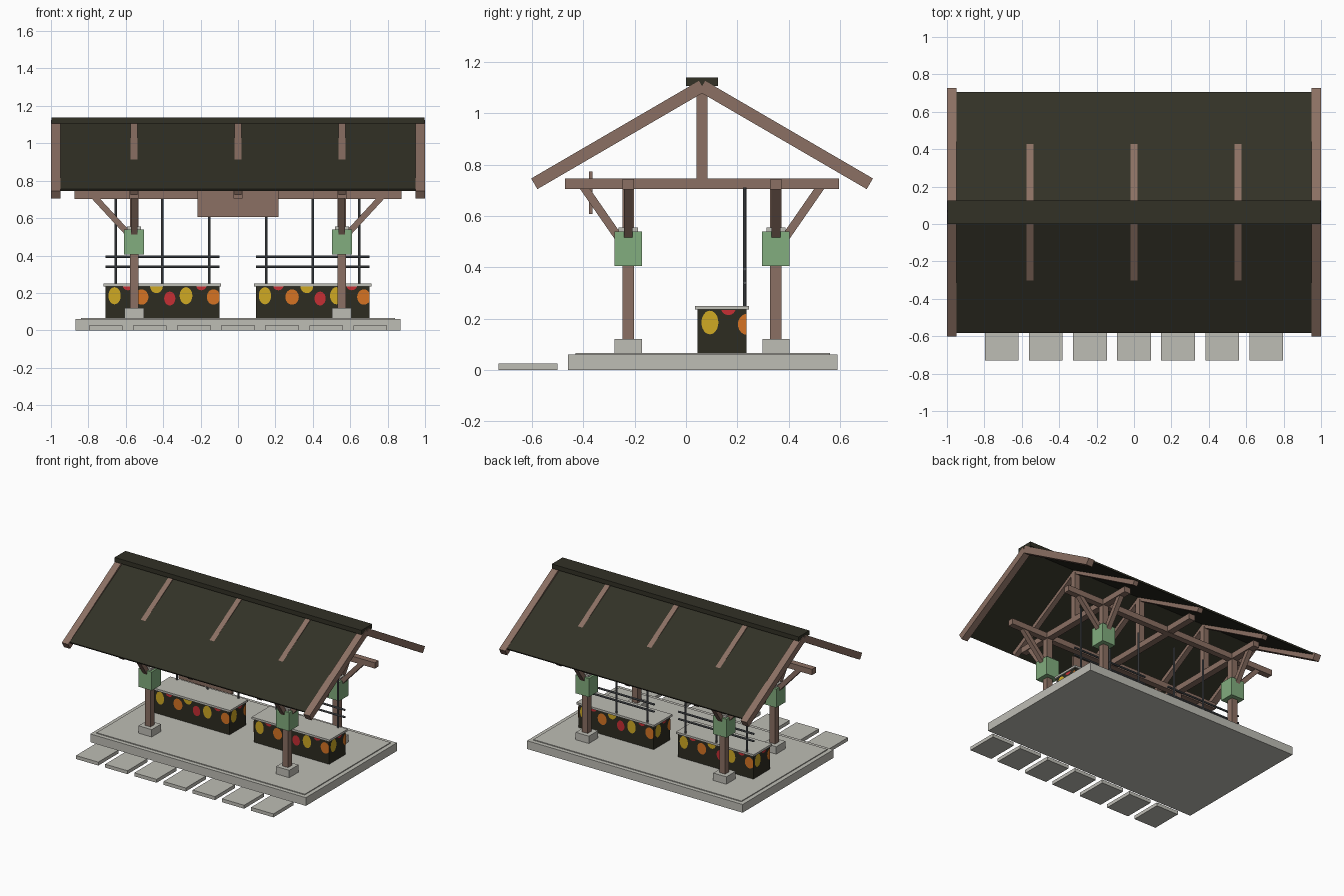
import bpy, bmesh, math
from mathutils import Vector

old = bpy.data.objects.get("Cube")
if old:
    bpy.data.objects.remove(old, do_unlink=True)


def material(name, *rgb):
    lin = [((c / 255 + 0.055) / 1.055) ** 2.4 for c in rgb] + [1]
    m = bpy.data.materials.new(name)
    m.use_nodes = True
    m.diffuse_color = lin
    m.node_tree.nodes["Principled BSDF"].inputs["Base Color"].default_value = lin
    return m


WOOD = material("brown wood", 139, 112, 99)
STONE = material("pale stone", 190, 189, 181)
GREEN = material("green lantern", 130, 173, 126)
ROOF = material("dark roof", 50, 49, 38)
PANEL = material("dark panel", 45, 44, 33)
METAL = material("grey metal", 88, 92, 96)
YELLOW = material("yellow", 208, 170, 36)
ORANGE = material("orange", 214, 116, 36)
RED = material("red", 198, 46, 52)


def finish(name, bm, mat):
    me = bpy.data.meshes.new(name)
    bm.to_mesh(me)
    bm.free()
    me.materials.append(mat)
    ob = bpy.data.objects.new(name, me)
    bpy.context.collection.objects.link(ob)
    return ob


def box(name, mat, x, y, z):
    """Box from (low, high) ranges along each axis."""
    bm = bmesh.new()
    bmesh.ops.create_cube(bm, size=1)
    for v in bm.verts:
        v.co = [r[0] + (c + 0.5) * (r[1] - r[0]) for c, r in zip(v.co, (x, y, z))]
    return finish(name, bm, mat)


def block(name, mat, x, y, w, z):
    return box(name, mat, (x - w / 2, x + w / 2), (y - w / 2, y + w / 2), z)


def bar(name, mat, a, b, width, depth):
    """Straight timber from a to b; width is the horizontal size."""
    a, b = Vector(a), Vector(b)
    d = (b - a).normalized()
    side = d.cross(Vector((0, 0, 1))).normalized()
    up = side.cross(d)
    bm = bmesh.new()
    bmesh.ops.create_cube(bm, size=1)
    for v in bm.verts:
        c = v.co.copy()
        v.co = a.lerp(b, c.z + 0.5) + side * c.x * width + up * c.y * depth
    bmesh.ops.recalc_face_normals(bm, faces=bm.faces)
    return finish(name, bm, mat)


def rod(name, a, b, radius=0.007):
    a, b = Vector(a), Vector(b)
    bm = bmesh.new()
    bmesh.ops.create_cone(bm, segments=10, radius1=radius, radius2=radius,
                          depth=(b - a).length, cap_ends=True)
    ob = finish(name, bm, METAL)
    ob.location = (a + b) / 2
    ob.rotation_euler = (b - a).to_track_quat("Z", "Y").to_euler()


MID = 0.0625          # ridge position in y
POST_X = 0.555
POST_Y = 0.2875       # post distance from the ridge line

# Base slabs and stepping stones
box("base", STONE, (-0.87, 0.87), (-0.46, 0.59), (0, 0.06))
box("floor", STONE, (-0.84, 0.84), (-0.43, 0.56), (0.06, 0.066))
for i in range(7):
    x = (i - 3) * 0.2355
    box("paver", STONE, (x - 0.09, x + 0.09), (-0.73, -0.5), (0, 0.025))

# Posts with footings, lanterns and outward braces
for sx in (-1, 1):
    for sy in (-1, 1):
        x, y = sx * POST_X, MID + sy * POST_Y
        block("footing", STONE, x, y, 0.106, (0.066, 0.12))
        block("post", WOOD, x, y, 0.045, (0.1, 0.72))
        block("lantern", GREEN, x, y, 0.107, (0.405, 0.54))
        block("lantern_cap", STONE, x, y, 0.075, (0.54, 0.555))
        bar("side_brace", WOOD, (x + sx * 0.035, y, 0.52),
            (x + sx * 0.215, y, 0.715), 0.034, 0.032)
        bar("cross_brace", WOOD, (x, y + sy * 0.04, 0.52),
            (x, y + sy * 0.175, 0.715), 0.034, 0.032)

# Long beams
for sy in (-1, 1):
    y = MID + sy * POST_Y
    box("long_beam", WOOD, (-0.875, 0.875), (y - 0.022, y + 0.022), (0.702, 0.744))

# Trusses: tie beam, king post and two rafters
for x in (-POST_X, 0, POST_X):
    box("tie_beam", WOOD, (x - 0.024, x + 0.024), (-0.47, 0.595), (0.704, 0.746))
    block("king_post", WOOD, x, MID, 0.043, (0.74, 1.08))
    for sy in (-1, 1):
        bar("rafter", WOOD, (x, MID, 1.102), (x, MID + sy * 0.62, 0.74), 0.037, 0.04)

# Roof slopes, end boards and ridge cap
for sy in (-1, 1):
    bar("roof_slope", ROOF, (0, MID, 1.11), (0, MID + sy * 0.6415, 0.75), 1.96, 0.012)
    for sx in (-1, 1):
        bar("end_board", WOOD, (sx * 0.975, MID, 1.105),
            (sx * 0.975, MID + sy * 0.653, 0.725), 0.05, 0.048)
box("ridge_cap", ROOF, (-0.996, 0.996), (MID - 0.062, MID + 0.062), (1.106, 1.138))

# Hanging board
box("hanging_board", WOOD, (-0.217, 0.217), (-0.378, -0.364), (0.607, 0.773))

# Spots: offset along the face, height, half width, half height, colour
SPOTS = [(0.048, 0.185, 0.033, 0.046, YELLOW), (0.12, 0.24, 0.028, 0.026, RED),
         (0.193, 0.178, 0.036, 0.041, ORANGE), (0.272, 0.235, 0.034, 0.036, YELLOW),
         (0.343, 0.17, 0.03, 0.037, RED), (0.43, 0.185, 0.034, 0.046, YELLOW),
         (0.512, 0.24, 0.028, 0.026, RED), (0.577, 0.178, 0.036, 0.041, ORANGE)]


def spotted_face(corner, along, length):
    """Flat ellipses on an upright face, trimmed to its edges."""
    along = Vector(along)
    out = along.cross(Vector((0, 0, 1)))
    for u, h, ru, rh, mat in SPOTS:
        if u - ru > length:
            continue
        bm = bmesh.new()
        ring = []
        for k in range(24):
            t = math.tau * k / 24
            s = min(max(u + ru * math.cos(t), 0), length)
            z = min(h + rh * math.sin(t), 0.234)
            ring.append(bm.verts.new(Vector(corner) + along * s + out * 0.002
                                     + Vector((0, 0, z))))
        bm.faces.new(ring)
        bmesh.ops.remove_doubles(bm, verts=bm.verts, dist=0.0001)
        finish("spot", bm, mat)


# Counters with tops, painted spots, poles and rails
for cx in (-0.404, 0.4):
    x0, x1, y0, y1 = cx - 0.304, cx + 0.304, 0.045, 0.235
    box("counter", PANEL, (x0, x1), (y0, y1), (0.066, 0.236))
    box("counter_top", STONE, (x0 - 0.01, x1 + 0.01), (y0 - 0.01, y1 + 0.01),
        (0.235, 0.25))
    spotted_face((x0, y0, 0), (1, 0, 0), x1 - x0)
    spotted_face((x1, y0, 0), (0, 1, 0), y1 - y0)
    spotted_face((x1, y1, 0), (-1, 0, 0), x1 - x0)
    spotted_face((x0, y1, 0), (0, -1, 0), y1 - y0)
    for dx in (-0.249, 0, 0.249):
        rod("pole", (cx + dx, 0.228, 0.245), (cx + dx, 0.228, 0.71))
    for z in (0.34, 0.393):
        rod("rail", (x0, 0.228, z), (x1, 0.228, z))
